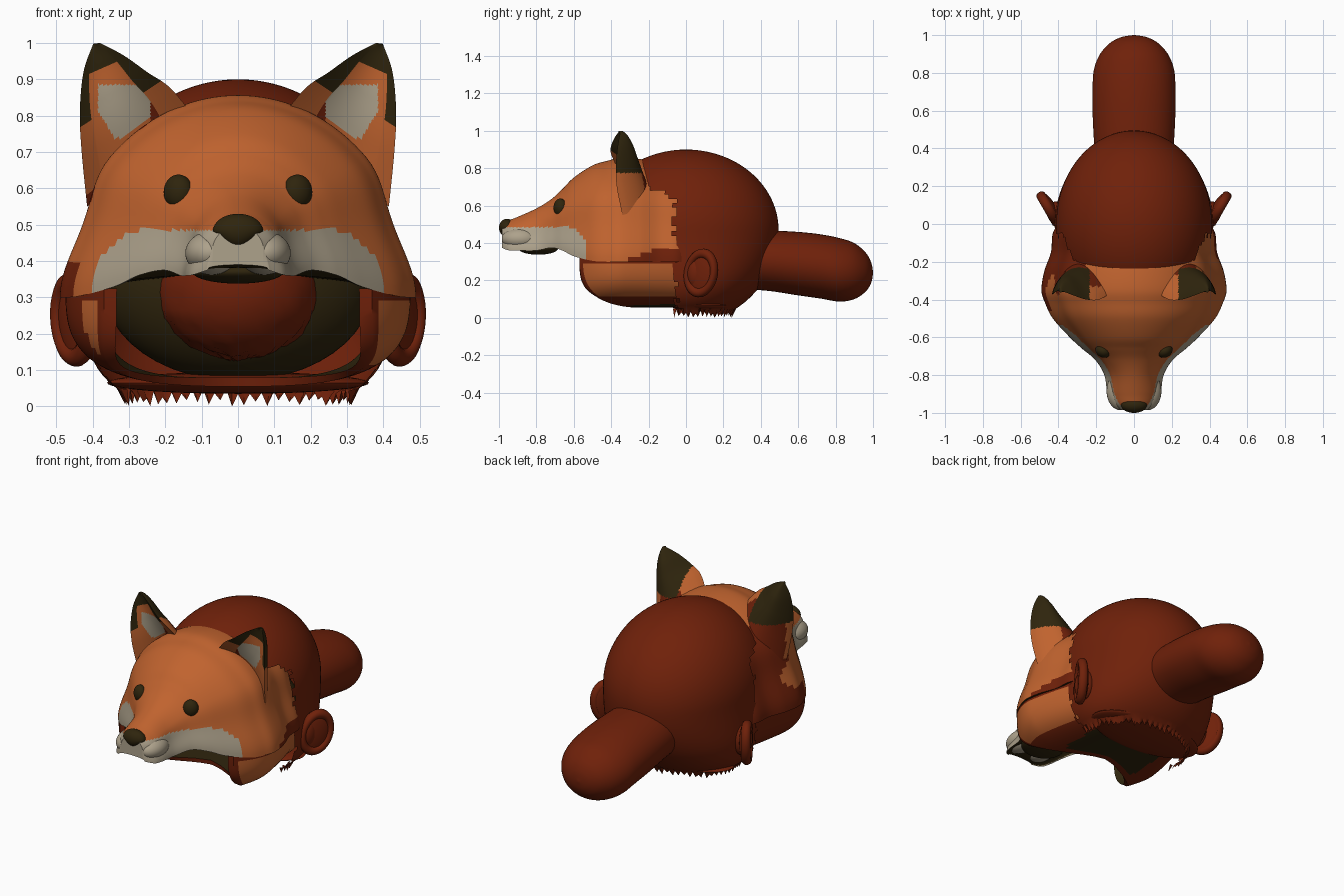
import bpy, bmesh, math, random
from mathutils import Matrix, Vector

if "Cube" in bpy.data.objects:
    bpy.data.objects.remove(bpy.data.objects["Cube"])

random.seed(4)
PI = math.pi


def material(name, rgb):
    m = bpy.data.materials.new(name)
    m.diffuse_color = (*rgb, 1)
    m.use_nodes = True
    m.node_tree.nodes["Principled BSDF"].inputs["Base Color"].default_value = m.diffuse_color
    return m


MATS = [material("fox orange", (0.53, 0.125, 0.028)), material("rust red", (0.16, 0.015, 0.003)),
        material("cream", (0.42, 0.36, 0.26)), material("dark olive", (0.028, 0.018, 0.004))]
ORANGE, RED, CREAM, DARK = range(4)


def finish(bm, name, open_shell=False):
    """Orient faces, smooth with sharp creases and link the object."""
    if not open_shell:
        bmesh.ops.recalc_face_normals(bm, faces=bm.faces)
    bm.normal_update()
    for f in bm.faces:
        f.smooth = True
    for e in bm.edges:
        e.smooth = e.calc_face_angle(0) < math.radians(45)
    me = bpy.data.meshes.new(name)
    bm.to_mesh(me)
    bm.free()
    for m in MATS:
        me.materials.append(m)
    ob = bpy.data.objects.new(name, me)
    bpy.context.collection.objects.link(ob)
    return ob


def loft(rings, rule, caps=(True, True)):
    """Skin closed rings; each cap is a strip of quads across the ring."""
    bm = bmesh.new()
    vs = [[bm.verts.new(p) for p in r] for r in rings]
    n = len(rings[0])
    for j in range(len(vs) - 1):
        for k in range(n):
            q = (k + 1) % n
            f = bm.faces.new((vs[j][k], vs[j + 1][k], vs[j + 1][q], vs[j][q]))
            f.material_index = rule(f.calc_center_median(), k, (j + .5) / (len(vs) - 1))
    for use, r in zip(caps, (vs[0], vs[-1])):
        for i in range(n // 2 - 1 if use else 0):
            f = bm.faces.new((r[i], r[i + 1], r[n - 2 - i], r[n - 1 - i]))
            f.material_index = rule(f.calc_center_median(), i, 0)
    return bm


def spline(pts, t):
    """Catmull-Rom value at t in 0..1 through equal-length tuples."""
    s = min(t, 0.99999) * (len(pts) - 1)
    i = int(s)
    u = s - i
    a, b, c, d = (pts[max(0, min(len(pts) - 1, i + o))] for o in (-1, 0, 1, 2))
    return [0.5 * (2 * q + (r - p) * u + (2 * p - 5 * q + 4 * r - w) * u * u
                   + (3 * q - p - 3 * r + w) * u ** 3) for p, q, r, w in zip(a, b, c, d)]


def ellipsoid(name, loc, rad, mat, rot=None, shape=None):
    bm = bmesh.new()
    bmesh.ops.create_uvsphere(bm, u_segments=48, v_segments=24, radius=1)
    for v in bm.verts:
        if shape:
            shape(v.co)
        v.co = Vector((v.co.x * rad[0], v.co.y * rad[1], v.co.z * rad[2]))
        v.co = (rot @ v.co if rot else v.co) + Vector(loc)
    for f in bm.faces:
        f.material_index = mat
    return finish(bm, name)


# Upper fox head: stations of (y, half width, lower edge z, top z)
N = 70
HEAD = [(-.985, .085, .375, .50), (-.95, .125, .362, .52), (-.9, .142, .36, .54), (-.8, .157, .36, .585),
        (-.72, .205, .375, .635), (-.66, .275, .36, .69), (-.6, .34, .33, .75), (-.5, .43, .305, .815),
        (-.42, .47, .30, .84), (-.35, .49, .30, .856), (-.25, .475, .30, .85),
        (-.15, .44, .30, .83), (-.05, .43, .30, .81), (.02, .39, .30, .78)]


def cheek(t):
    """Pinch the section above the cheeks so they flare outward."""
    t = min(t, PI - t)
    return 1 - (.065 * math.sin(4 * t) ** 2 if t < PI / 4 else 0)


rings = []
for j in range(161):
    y, w, zb, zt = spline(HEAD, j / 160)
    ring = [(w * cheek(PI * i / N) * math.cos(PI * i / N), y, zb + (zt - zb) * math.sin(PI * i / N))
            for i in range(N + 1)]
    ring += [(-.96 * w * math.cos(PI * i / N), y, zb + .004 + .13 * w * math.sin(PI * i / N))
             for i in range(N + 1)]
    rings.append(ring)


def head_rule(c, k, v):
    if k >= N + 1:
        return DARK
    if c.y < -.53 and c.z < .485 - max(0, c.y + .6) * 1.1:
        return CREAM
    if c.y > -.32 and c.z < .335 + .04 * min(1, max(-.6, (c.y + .25) / .1)):
        return RED
    # The left cheek is rust red towards the back
    if c.x < -.25 and c.z < .78 and c.y > (-.46 if c.z < .4 else -.32 + .06 * math.sin(30 * c.z)):
        return RED
    return ORANGE


finish(loft(rings, head_rule), "fox_upper_head")


# Lower jaw: curved tray with an open front, olive inside
def jaw_width(y):
    if y > -.35:
        return .475 - .07 * min(1, (y + .35) / .3) ** 1.3
    return .475 - 2.2 * (y + .35) ** 2


def jaw_point(th, v, inset, p):
    c, s = math.cos(th), math.sin(th)
    cx = math.copysign(abs(c) ** p, c)
    front = -.25 - .32 * abs(cx) ** 1.5
    y = front * (1 - v)
    w = jaw_width(y) - inset
    return (w * cx, y, .325 - (.27 - inset * .7) * abs(s) ** p)


def jaw_rule(c, k, v):
    if k > N:
        return DARK
    if c.z < .1 and abs(c.x) < .24 and v > .14:
        return DARK
    if c.x < 0 and c.y > -.49:
        return RED
    return ORANGE if .115 < c.z < .295 and v > .03 else RED


rings = []
for j in range(31):
    outer = [jaw_point(PI * i / N, j / 30, 0, 2 / 3) for i in range(N + 1)]
    inner = [jaw_point(PI * i / N, j / 30, .035, .54) for i in range(N, -1, -1)]
    rings.append(outer + inner)
finish(loft(rings, jaw_rule), "fox_lower_jaw")

# Muzzle details
for sx in (-1, 1):
    side = "right" if sx > 0 else "left"
    ellipsoid("muzzle_pad_" + side, (sx * .073, -.885, .422), (.072, .1, .06), CREAM)
    ellipsoid("eye_" + side, (sx * .164, -.672, .59), (.042, .034, .048), DARK,
              Matrix.Rotation(sx * .5, 3, 'Z'))


def taper_nose(co):
    if co.z < 0:
        co.x *= 1 + .45 * co.z


ellipsoid("nose", (0, -.958, .482), (.069, .042, .048), DARK, shape=taper_nose)
ellipsoid("lower_lip", (0, -.79, .37), (.125, .105, .032), DARK)

# Fox ears: cupped shells between an inner and an outer rim curve
INNER = [(.115, -.36, .79), (.185, -.4, .875), (.25, -.4, .92), (.315, -.38, .966), (.38, -.355, 1.0)]
OUTER = [(.415, -.34, .55), (.43, -.37, .70), (.435, -.375, .81), (.425, -.365, .92), (.398, -.35, .998)]
M = 40
for sx in (-1, 1):
    rings = []
    for j in range(61):
        v = j / 60
        a, b = Vector(spline(INNER, v)), Vector(spline(OUTER, v))
        depth = .145 * (1 - v ** 2.2) + .012
        arc = lambda s, d: a.lerp(b, s) + Vector((0, d * math.sin(PI * s) ** .7, 0))
        ring = [arc(i / M, depth) for i in range(M + 1)]
        ring += [arc(.85 - .63 * i / M, depth * .42 - .015 * v) for i in range(M + 1)]
        rings.append([(sx * p.x, p.y, p.z) for p in ring])

    def ear_rule(c, k, v):
        x = abs(c.x)
        if M < k < 2 * M + 1:
            if x < .24 or c.z < .68:
                return RED if x < .3 else ORANGE
            if .74 < c.z < .885 and x < .385 and c.z > .74 + .9 * (.31 - x):
                return CREAM if c.z > .74 + 1.6 * (x - .34) else ORANGE
            return ORANGE if v < .72 else DARK
        if c.z > .775 and x > .235:
            return DARK
        back = c.y > (-.33 if c.x < 0 else -.27 if x < .33 else -.2)
        return RED if back else ORANGE

    finish(loft(rings, ear_rule), "fox_ear_" + ("right" if sx > 0 else "left"))

# Hair dome with ragged front and bottom edges
K = 120
rings = []
for j in range(46):
    ph = .01 + (math.acos(-.87) - .01) * j / 45
    c, s = math.cos(ph), math.sin(ph)
    ring = []
    for k in range(K):
        a = 2 * PI * k / K
        wide = 1 + .7 * c * c if c < 0 else 1
        z = .47 + (.43 if c > 0 else .5) * c
        if j == 45:
            z = random.uniform(0, .02) if k % 2 else random.uniform(.02, .05)
        ring.append((.412 * wide * s * math.cos(a), .495 * s * math.sin(a), z))
    rings.append(ring)
rings[-1][31] = (*rings[-1][31][:2], 0)
bm = loft(rings, lambda c, k, v: RED, (True, False))
bmesh.ops.recalc_face_normals(bm, faces=bm.faces)
gone = []
for f in bm.faces:
    c = f.calc_center_median()
    edge = -.055 - .25 * max(0, min(1, (c.z - .64) / .1)) + random.uniform(-.015, .015)
    if c.y < edge:
        gone.append(f)
bmesh.ops.delete(bm, geom=gone, context='FACES')
finish(bm, "hair_dome", True)

# Neck underside, lining and the rounded inside of the hood seen through the mouth
ellipsoid("neck_underside", (0, .09, .065), (.36, .17, .03), RED)
ellipsoid("hood_lining", (0, .03, .33), (.37, .21, .26), DARK)


def ragged(co):
    if co.z < -.1 and co.y < 0:
        k = random.uniform(.98, 1.04)
        co.x *= k
        co.z *= k


ellipsoid("hood_inside", (0, -.08, .315), (.225, .2, .185), RED, shape=ragged)

# Bushy tail
TAIL = [(.3, .31, .20, .155), (.45, .305, .213, .162), (.6, .29, .22, .17), (.72, .275, .22, .172),
        (.82, .257, .212, .17), (.9, .25, .18, .15), (.96, .245, .125, .105), (.99, .242, .065, .055),
        (1.0, .24, .004, .004)]
rings = []
for j in range(49):
    y, zc, rx, rz = spline(TAIL, j / 48)
    rings.append([(rx * math.cos(PI * (i + .5) / 24), min(y, 1.0), zc + rz * math.sin(PI * (i + .5) / 24))
                  for i in range(48)])
finish(loft(rings, lambda c, k, v: RED), "tail")

# Round side ears: a flat lobe with a raised rim, joined to the head by a short root
for sx in (-1, 1):
    side = "right" if sx > 0 else "left"
    rot = Matrix.Rotation(-sx * math.radians(30), 3, 'Z') @ Matrix.Rotation(-.25, 3, 'X')
    centre = Vector((sx * .443, .085, .24))
    ellipsoid("side_ear_lobe_" + side, centre, (.03, .09, .125), RED, rot)
    ellipsoid("side_ear_root_" + side, (sx * .41, .06, .24), (.05, .06, .09), RED)
    rings = []
    for j in range(41):
        a = 2 * PI * j / 40
        ring = []
        for i in range(12):
            t = 2 * PI * (i + .5) / 12
            r = 1 + .25 * math.cos(t)
            p = Vector((sx * (.01 + .026 * math.sin(t)), .08 * r * math.cos(a), .106 * r * math.sin(a)))
            ring.append(rot @ p + centre)
        rings.append(ring)
    bm = loft(rings, lambda c, k, v: RED, (False, False))
    bmesh.ops.remove_doubles(bm, verts=bm.verts, dist=.0005)
    finish(bm, "side_ear_rim_" + side)
